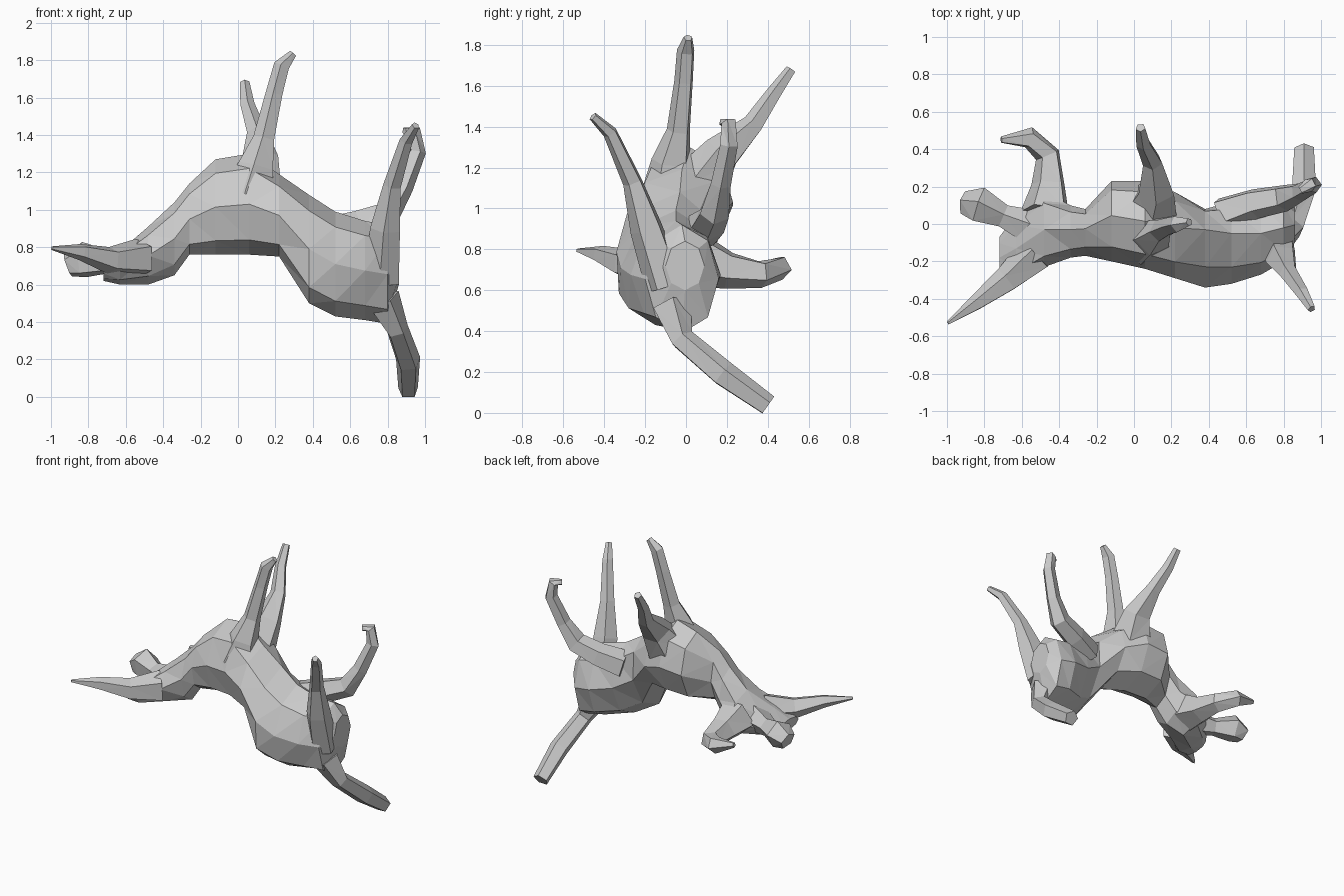
import bpy, bmesh, math
from mathutils import Vector


def skin(name, rings):
    """Low-poly loft through closed rings, capped and triangulated, flat shaded."""
    bm = bmesh.new()
    loops = [[bm.verts.new(p) for p in ring] for ring in rings]
    n = len(loops[0])
    for a, b in zip(loops, loops[1:]):
        for i in range(n):
            bm.faces.new((a[i], a[(i + 1) % n], b[(i + 1) % n], b[i]))
    bm.faces.new(loops[0])
    bm.faces.new(loops[-1])
    bmesh.ops.recalc_face_normals(bm, faces=bm.faces)
    bmesh.ops.triangulate(bm, faces=bm.faces)
    mesh = bpy.data.meshes.new(name)
    bm.to_mesh(mesh)
    bm.free()
    obj = bpy.data.objects.new(name, mesh)
    bpy.context.collection.objects.link(obj)
    return obj


def limb(name, path, sides=5):
    """Tapered limb along points (x, y, z, radius)."""
    pts = [Vector(p[:3]) for p in path]
    rings, side = [], None
    for i, p in enumerate(pts):
        t = (pts[min(i + 1, len(pts) - 1)] - pts[max(i - 1, 0)]).normalized()
        if side is None:
            side = t.orthogonal()
        side = (side - t * side.dot(t)).normalized()
        up = t.cross(side)
        r = path[i][3]
        rings.append([p + r * (math.cos(a) * side + math.sin(a) * up)
                      for a in (2 * math.pi * k / sides for k in range(sides))])
    return skin(name, rings)


def torso(name, sections, sides=8):
    """Body sections (x, y min, y max, z min, z max, sideways lean of the ridge)."""
    rings = []
    for x, y0, y1, z0, z1, lean in sections:
        ring = []
        for k in range(sides):
            a = 2 * math.pi * k / sides
            s = math.sin(a)
            ring.append((x, (y0 + y1) / 2 + (y1 - y0) / 2 * math.cos(a) + lean * s * abs(s),
                         (z0 + z1) / 2 + (z1 - z0) / 2 * s))
        rings.append(ring)
    return skin(name, rings)


# Twisted body: head end at -x, large rump at +x
torso("body", [
    (-0.72, -0.29, -0.07, 0.62, 0.70, 0),
    (-0.63, -0.31, 0.05, 0.60, 0.78, 0),
    (-0.48, -0.23, 0.17, 0.60, 0.91, 0),
    (-0.34, -0.18, 0.10, 0.65, 1.04, 0.01),
    (-0.26, -0.17, 0.08, 0.76, 1.14, 0.02),
    (-0.12, -0.20, 0.23, 0.76, 1.27, 0.03),
    (0.06, -0.24, 0.23, 0.76, 1.30, 0.02),
    (0.22, -0.29, 0.17, 0.75, 1.19, 0.04),
    (0.38, -0.34, 0.08, 0.50, 1.08, 0.10),
    (0.52, -0.32, 0.12, 0.43, 0.99, 0.05),
    (0.68, -0.27, 0.17, 0.41, 0.94, 0),
    (0.80, -0.20, 0.16, 0.39, 0.92, 0),
    (0.86, -0.10, 0.09, 0.60, 0.84, 0),
])

# Upright pair of legs at mid body, broad where they join it
limb("front_middle_leg", [(0.06, -0.07, 1.08, 0.15), (0.10, -0.07, 1.23, 0.10),
                          (0.14, -0.035, 1.38, 0.06), (0.195, -0.01, 1.62, 0.048),
                          (0.235, 0.0, 1.77, 0.045), (0.295, 0.01, 1.835, 0.022)])
limb("back_middle_leg", [(0.09, 0.08, 1.12, 0.15), (0.12, 0.18, 1.27, 0.10),
                         (0.10, 0.33, 1.41, 0.055), (0.05, 0.43, 1.56, 0.04),
                         (0.035, 0.515, 1.68, 0.027)])

# Raised pair of legs at the rump
limb("front_rump_leg", [(0.77, -0.10, 0.62, 0.10), (0.79, -0.19, 0.90, 0.085),
                        (0.825, -0.26, 1.13, 0.05), (0.90, -0.37, 1.37, 0.037),
                        (0.95, -0.455, 1.45, 0.022)])
limb("back_rump_leg", [(0.47, 0.05, 0.87, 0.10), (0.64, 0.11, 0.92, 0.085),
                       (0.80, 0.14, 0.98, 0.075), (0.885, 0.17, 1.12, 0.052),
                       (0.96, 0.21, 1.31, 0.045), (0.94, 0.21, 1.42, 0.038),
                       (0.89, 0.18, 1.42, 0.022)])

# Tail-like limb reaching down to the ground
limb("lower_limb", [(0.77, -0.07, 0.52, 0.10), (0.85, -0.02, 0.36, 0.062),
                    (0.91, 0.18, 0.19, 0.068), (0.91, 0.40, 0.035, 0.055)])

# Three projections of the head end
limb("front_horn", [(-0.52, -0.16, 0.74, 0.11), (-0.68, -0.30, 0.73, 0.075),
                    (-0.84, -0.42, 0.775, 0.045), (-0.995, -0.53, 0.795, 0.01)])
limb("snout", [(-0.55, -0.02, 0.73, 0.10), (-0.70, 0.04, 0.72, 0.065),
               (-0.83, 0.10, 0.73, 0.10), (-0.91, 0.11, 0.70, 0.065)])
limb("curled_limb", [(-0.47, 0.06, 0.75, 0.14), (-0.455, 0.21, 0.70, 0.095),
                     (-0.46, 0.37, 0.68, 0.07), (-0.56, 0.46, 0.71, 0.06),
                     (-0.71, 0.45, 0.745, 0.018)])
